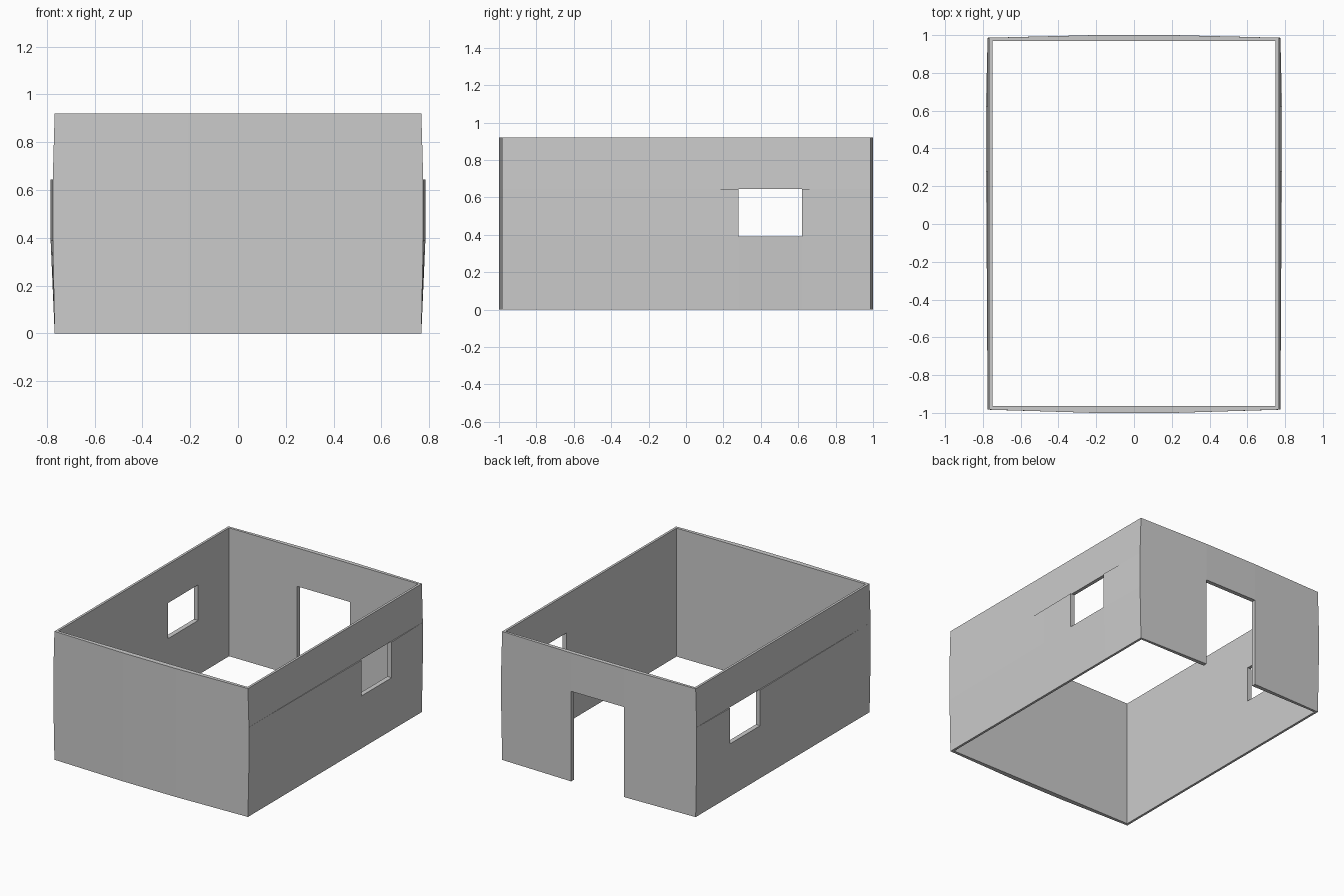
import bpy, bmesh

if "Cube" in bpy.data.objects:
    bpy.data.objects.remove(bpy.data.objects["Cube"])

# Wall plan, counter-clockwise: (outer x, outer y, inner x, inner y, side bulge)
HX, IX = 0.767, 0.75
YF, YB = -0.964, 0.970
side = [(0.0, 0.014), (0.28, 0.017), (0.62, 0.017)]
plan = [(-HX, -0.983, -IX, YF, 0.008), (-0.21, -1, -0.21, YF, 0),
        (0.21, -1, 0.21, YF, 0), (HX, -0.983, IX, YF, 0.008)]
plan += [(HX, y, IX, y, b) for y, b in side]
plan += [(HX, 0.986, IX, YB, 0.008), (0.21, 1, 0.21, YB, 0),
         (-0.21, 1, -0.21, YB, 0), (-HX, 0.986, -IX, YB, 0.008)]
plan += [(-HX, y, -IX, y, b) for y, b in reversed(side)]
N = len(plan)

levels = [0, 0.39, 0.645, 0.92]
# Openings as (column, row): two windows and the doorway
openings = {(5, 1), (11, 1), (8, 0), (8, 1)}


def solid(col, row):
    return 0 <= row < 3 and (col % N, row) not in openings


def point(col, level, row, inner):
    ox, oy, ix, iy, bulge = plan[col % N]
    z = levels[level]
    if inner:
        return (ix, iy, z)
    if level in (0, 3):
        bulge = 0
    elif row == 2:                      # upper band sits back from the lower one
        bulge = min(bulge, 0.008)
    return (ox + (bulge if ox > 0 else -bulge), oy, z)


bm = bmesh.new()


def face(*pts):
    bm.faces.new([bm.verts.new(p) for p in pts])


# Wall blocks with jambs, sills and rims wherever a neighbour is open
for row in range(3):
    for c in range(N):
        if not solid(c, row):
            continue
        o = [point(c, row, row, False), point(c + 1, row, row, False),
             point(c + 1, row + 1, row, False), point(c, row + 1, row, False)]
        i = [point(c, row, row, True), point(c + 1, row, row, True),
             point(c + 1, row + 1, row, True), point(c, row + 1, row, True)]
        face(*o)
        face(*reversed(i))
        if not solid(c, row - 1):
            face(o[1], o[0], i[0], i[1])
        if not solid(c, row + 1) or (row == 1 and plan[c][4] and plan[(c + 1) % N][4]):
            face(o[3], o[2], i[2], i[3])
        if not solid(c - 1, row):
            face(o[0], o[3], i[3], i[0])
        if not solid(c + 1, row):
            face(o[2], o[1], i[1], i[2])

bmesh.ops.remove_doubles(bm, verts=bm.verts, dist=1e-5)
mesh = bpy.data.meshes.new("room_walls")
bm.to_mesh(mesh)
bm.free()
bpy.context.collection.objects.link(bpy.data.objects.new("room_walls", mesh))
